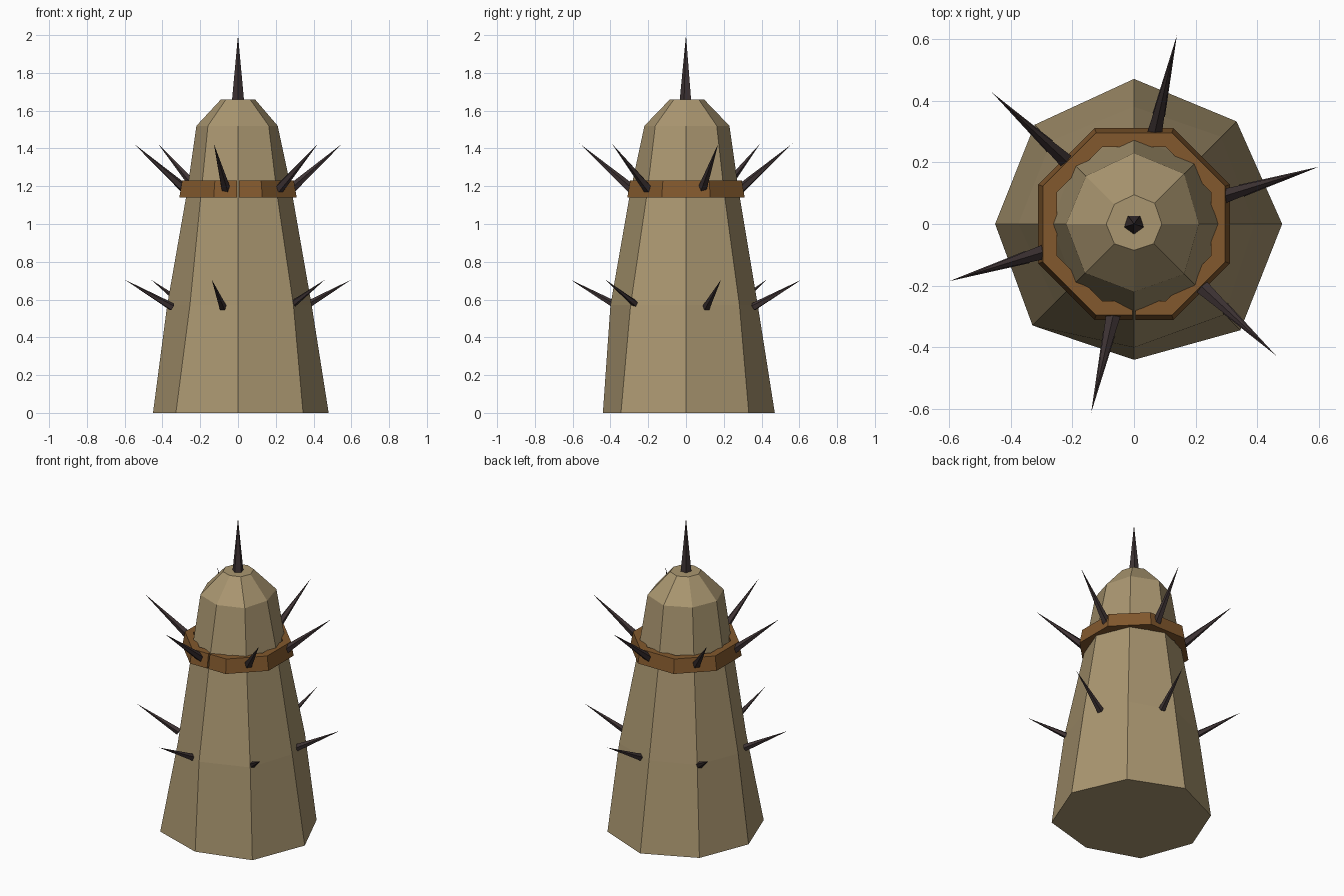
import bpy, bmesh, math
from mathutils import Vector

if "Cube" in bpy.data.objects:
    bpy.data.objects.remove(bpy.data.objects["Cube"])


def material(name, rgb):
    m = bpy.data.materials.new(name)
    m.diffuse_color = (*rgb, 1)
    m.use_nodes = True
    m.node_tree.nodes["Principled BSDF"].inputs["Base Color"].default_value = m.diffuse_color
    return m


TAN = material("tan hide", (0.40, 0.305, 0.162))
BROWN = material("brown leather", (0.223, 0.098, 0.026))
DARK = material("dark spike", (0.048, 0.033, 0.034))


def skin(name, rings, mat, close_around=True):
    """Join equal-length rings of points with quads and cap both ends."""
    bm = bmesh.new()
    rows = [[bm.verts.new(p) for p in ring] for ring in rings]
    n = len(rows[0])
    for a, b in zip(rows, rows[1:]):
        for i in range(n):
            j = (i + 1) % n
            bm.faces.new((a[i], a[j], b[j], b[i]))
    bm.faces.new(rows[0][::-1])
    bm.faces.new(rows[-1])
    bmesh.ops.recalc_face_normals(bm, faces=bm.faces)
    me = bpy.data.meshes.new(name)
    bm.to_mesh(me)
    bm.free()
    me.materials.append(mat)
    ob = bpy.data.objects.new(name, me)
    bpy.context.collection.objects.link(ob)
    return ob


def polar(r, deg, z):
    a = math.radians(deg)
    return Vector((r * math.cos(a), r * math.sin(a), z))


# Body: slightly uneven eight-sided taper; radii run E, NE, N ... SE
levels = [
    (0.00, (.48, .47, .47, .455, .45, .465, .44, .487)),
    (0.57, (.39, .40, .38, .38, .375, .36, .40, .415)),
    (1.17, (.285, .285, .28, .275, .27, .275, .295, .29)),
    (1.52, (.21, .23, .23, .22, .22, .225, .22, .23)),
    (1.66, (.09, .095, .095, .09, .09, .09, .085, .09)),
]
skin("body", [[polar(r, 45 * i, z) for i, r in enumerate(radii)]
              for z, radii in levels], TAN)

# Belt: eight-sided strap with a narrow seam at the front
path = [(-89, math.cos(math.radians(22.5)))]
path += [(-67.5 + 45 * i, 1) for i in range(8)]
path += [(269, math.cos(math.radians(22.5)))]
section = [(.336, 1.14), (.32, 1.23), (.27, 1.23), (.27, 1.14)]
skin("belt", [[polar(r * k, a, z) for r, z in section] for a, k in path], BROWN)


# Spikes: five-sided cones from base to tip
def spike(name, base, tip, radius):
    base, tip = Vector(base), Vector(tip)
    d = tip - base
    bpy.ops.mesh.primitive_cone_add(vertices=5, radius1=radius, radius2=0,
                                    depth=d.length, location=(base + tip) / 2)
    ob = bpy.context.object
    ob.rotation_euler = d.to_track_quat('Z', 'Y').to_euler()
    ob.name = name
    ob.data.materials.append(DARK)


spike("top_spike", (0, 0, 1.65), (0, 0, 2.0), 0.034)
for k in range(6):
    ang = 17.2 + 60 * k
    spike(f"belt_spike_{k + 1}", polar(.295, ang, 1.185), polar(.577, ang, 1.425), 0.026)
    spike(f"body_spike_{k + 1}", polar(.365, ang, 0.56), polar(.627, ang, 0.705), 0.022)
